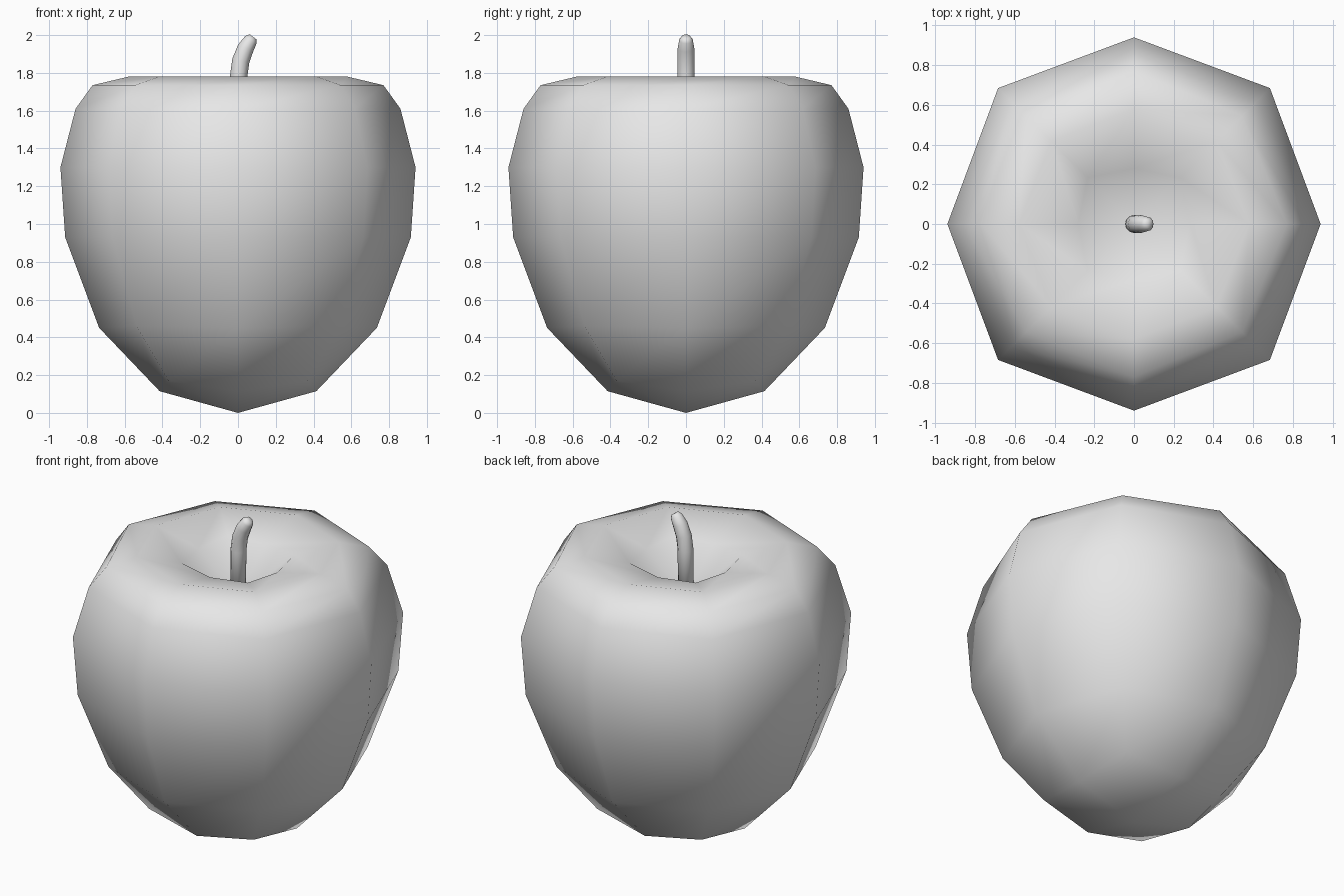
import bpy, bmesh
from math import sin, cos, pi, sqrt
from mathutils import Vector

cube = bpy.data.objects.get("Cube")
if cube:
    bpy.data.objects.remove(cube, do_unlink=True)

grey = bpy.data.materials.new("plain grey")
grey.use_nodes = True
grey.diffuse_color = (0.8, 0.8, 0.8, 1)
grey.node_tree.nodes["Principled BSDF"].inputs["Base Color"].default_value = (0.8, 0.8, 0.8, 1)


def finish(bm, name):
    """Turn a bmesh into a smooth grey object."""
    bmesh.ops.recalc_face_normals(bm, faces=bm.faces)
    for f in bm.faces:
        f.smooth = True
    mesh = bpy.data.meshes.new(name)
    bm.to_mesh(mesh)
    bm.free()
    mesh.materials.append(grey)
    obj = bpy.data.objects.new(name, mesh)
    bpy.context.collection.objects.link(obj)
    return obj


def bridge(bm, lower, upper):
    n = len(lower)
    for i in range(n):
        j = (i + 1) % n
        bm.faces.new((lower[i], lower[j], upper[j], upper[i]))


def quad_cap(bm, ring, z):
    """Close an eight-sided ring with four quads meeting in the middle."""
    mid = bm.verts.new((0, 0, z))
    for i in range(0, 8, 2):
        bm.faces.new((mid, ring[i], ring[i + 1], ring[(i + 2) % 8]))


# Fruit body: rings as (radius on axis, height, radius on diagonal, height)
profile = [
    (0.415, 0.115, 0.52, 0.17),
    (0.735, 0.45, 0.76, 0.46),
    (0.915, 0.93, 0.94, 0.93),
    (0.94, 1.30, 0.968, 1.30),
    (0.86, 1.61, 0.875, 1.61),
    (0.77, 1.735, 0.77, 1.735),
    (0.58, 1.78, 0.59, 1.78),
    (0.28, 1.71, 0.33, 1.72),
]
bm = bmesh.new()
rings = []
for ra, za, rd, zd in profile:
    ring = []
    for i in range(8):
        r, z = (rd, zd) if i % 2 else (ra, za)
        ring.append(bm.verts.new((r * cos(i * pi / 4), r * sin(i * pi / 4), z)))
    rings.append(ring)
for a, b in zip(rings, rings[1:]):
    bridge(bm, a, b)
quad_cap(bm, rings[0], 0.0)
quad_cap(bm, rings[-1], 1.47)
finish(bm, "fruit_body")

# Stem: tube leaning to +x as (x, z, radius), with a rounded tip
path = [(0.0, 1.44, 0.046), (0.003, 1.78, 0.046), (0.015, 1.865, 0.046),
        (0.04, 1.93, 0.044), (0.068, 1.975, 0.036), (0.08, 1.991, 0.022)]
sides = 12
bm = bmesh.new()
rings = []
for k, (x, z, r) in enumerate(path):
    a, b = path[max(k - 1, 0)], path[min(k + 1, len(path) - 1)]
    along = Vector((b[0] - a[0], 0, b[1] - a[1])).normalized()
    across = Vector((along.z, 0, -along.x))
    centre = Vector((x, 0, z))
    rings.append([bm.verts.new(centre + across * r * cos(2 * pi * i / sides)
                               + Vector((0, r * sin(2 * pi * i / sides), 0)))
                  for i in range(sides)])
for a, b in zip(rings, rings[1:]):
    bridge(bm, a, b)
bm.faces.new(rings[0])
bm.faces.new(rings[-1])
finish(bm, "stem")
